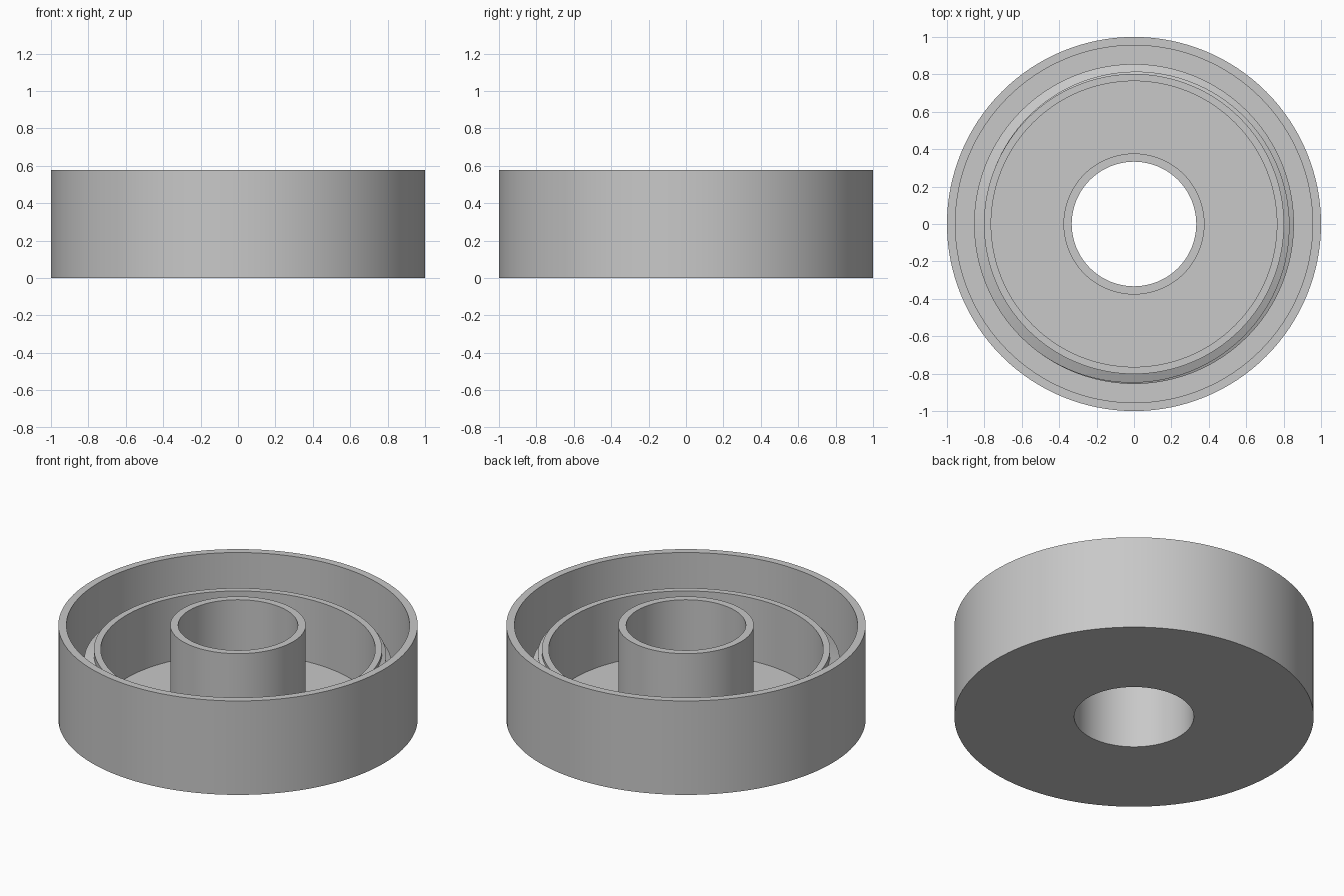
import bpy, bmesh, math

if "Cube" in bpy.data.objects:
    bpy.data.objects.remove(bpy.data.objects["Cube"], do_unlink=True)

SIDES = 128
HEIGHT, FLOOR, RING_TOP = 0.577, 0.044, 0.43

grey = bpy.data.materials.new("plain grey")
grey.use_nodes = True
grey.diffuse_color = (0.58, 0.58, 0.58, 1)
grey.node_tree.nodes["Principled BSDF"].inputs["Base Color"].default_value = grey.diffuse_color


def sweep(name, sections, closed):
    """Skin a list of closed cross-sections into one solid."""
    bm = bmesh.new()
    rows = [[bm.verts.new(p) for p in s] for s in sections]
    n = len(rows[0])
    pairs = list(zip(rows, rows[1:]))
    if closed:
        pairs.append((rows[-1], rows[0]))
    for a, b in pairs:
        for i in range(n):
            j = (i + 1) % n
            bm.faces.new((a[i], a[j], b[j], b[i]))
    if not closed:
        bm.faces.new(rows[0])
        bm.faces.new(rows[-1])
    bmesh.ops.recalc_face_normals(bm, faces=bm.faces)
    mesh = bpy.data.meshes.new(name)
    bm.to_mesh(mesh)
    bm.free()
    mesh.materials.append(grey)
    obj = bpy.data.objects.new(name, mesh)
    bpy.context.collection.objects.link(obj)
    bpy.ops.object.select_all(action='DESELECT')
    obj.select_set(True)
    bpy.context.view_layer.objects.active = obj
    bpy.ops.object.shade_smooth_by_angle(angle=math.radians(30))
    return obj


def turned(profile, angle):
    return [(r * math.cos(angle), r * math.sin(angle), z) for r, z in profile]


# Housing: bore, hub, floor, middle ring and outer wall in one turned profile
housing = [
    (0.333, 0), (1, 0), (1, HEIGHT), (0.955, HEIGHT), (0.955, FLOOR),
    (0.802, FLOOR), (0.802, RING_TOP), (0.764, RING_TOP), (0.764, FLOOR),
    (0.377, FLOOR), (0.377, HEIGHT), (0.333, HEIGHT),
]
sweep("housing", [turned(housing, math.tau * i / SIDES) for i in range(SIDES)], True)

# Screw thread on the middle ring, fading in from the left-hand side
PITCH, TURNS, ROOT, DEPTH = 0.065, 5, 0.798, 0.057
sections = []
for i in range(TURNS * SIDES + 1):
    t = i / SIDES
    fade = max(0.04, min(1, t / 0.85, (TURNS - t) / 0.85))
    z, half = 0.422 - PITCH * t, 0.031 * fade
    crest = ROOT + DEPTH * fade
    tooth = [(ROOT, z - half), (crest, z - half / 6), (crest, z + half / 6), (ROOT, z + half)]
    sections.append(turned(tooth, math.pi - math.tau * t))
sweep("screw_thread", sections, False)
